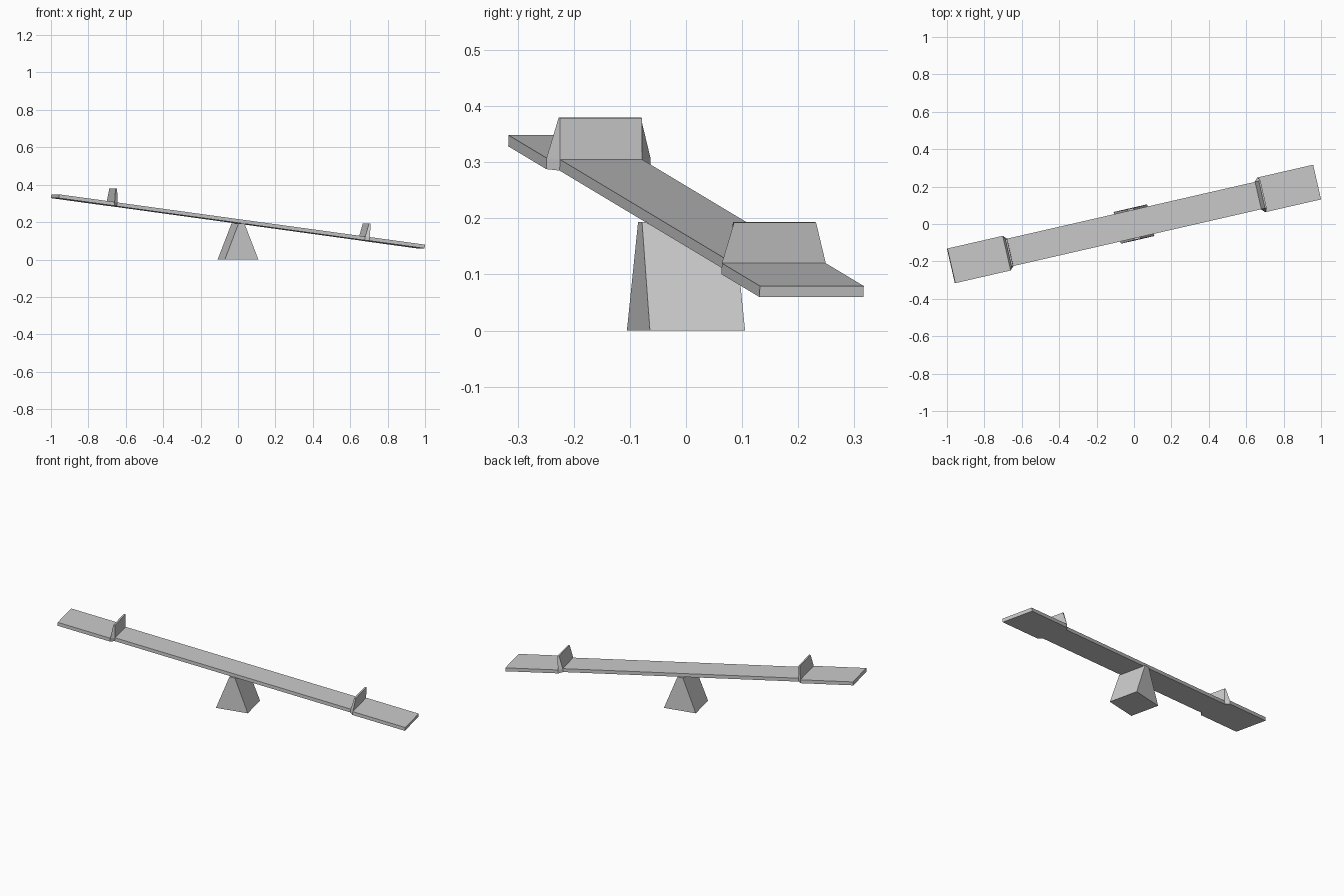
import bpy, math
from mathutils import Matrix

if "Cube" in bpy.data.objects:
    bpy.data.objects.remove(bpy.data.objects["Cube"])

YAW = Matrix.Rotation(math.radians(12.9), 4, 'Z')
TILT = Matrix.Translation((0, 0, 0.204)) @ Matrix.Rotation(math.radians(7.63), 4, 'Y')


def loft(name, lower, upper, matrix):
    """Closed solid between two counter-clockwise rings with equal point counts."""
    n = len(lower)
    faces = [tuple(reversed(range(n))), tuple(range(n, 2 * n))]
    faces += [(i, (i + 1) % n, n + (i + 1) % n, n + i) for i in range(n)]
    mesh = bpy.data.meshes.new(name)
    mesh.from_pydata(lower + upper, [], faces)
    mesh.transform(matrix)
    mesh.update()
    obj = bpy.data.objects.new(name, mesh)
    bpy.context.collection.objects.link(obj)
    return obj


def rect(hx, hy, z):
    return [(-hx, -hy, z), (hx, -hy, z), (hx, hy, z), (-hx, hy, z)]


INNER, OUTER, END = 0.686, 0.706, 1.012   # positions along the plank
NARROW, WIDE, HALF = 0.075, 0.095, 0.010  # half widths and half thickness

# Pivot stand: wedge standing on the ground
loft("pivot_stand", rect(0.092, 0.087, 0), rect(0.0157, 0.084, 0.194), YAW)

# Plank: narrow middle widening into a seat at each end
quarter = [(INNER, NARROW), (OUTER, WIDE), (END, WIDE)]
right = [(x, -y) for x, y in quarter] + quarter[::-1]
outline = right + [(-x, -y) for x, y in right]
loft("plank", [(x, y, -HALF) for x, y in outline],
     [(x, y, HALF) for x, y in outline], YAW @ TILT)

# Handles: thin tapered walls in front of each seat
for name, turn in (("handle_right", 0), ("handle_left", math.pi)):
    base = [(INNER, -NARROW, HALF), (OUTER, -WIDE, HALF),
            (OUTER, WIDE, HALF), (INNER, NARROW, HALF)]
    top = [(x, y, HALF + 0.073) for x, y in
           ((0.697, -0.075), (OUTER, -0.075), (OUTER, 0.075), (0.697, 0.075))]
    loft(name, base, top, YAW @ TILT @ Matrix.Rotation(turn, 4, 'Z'))
